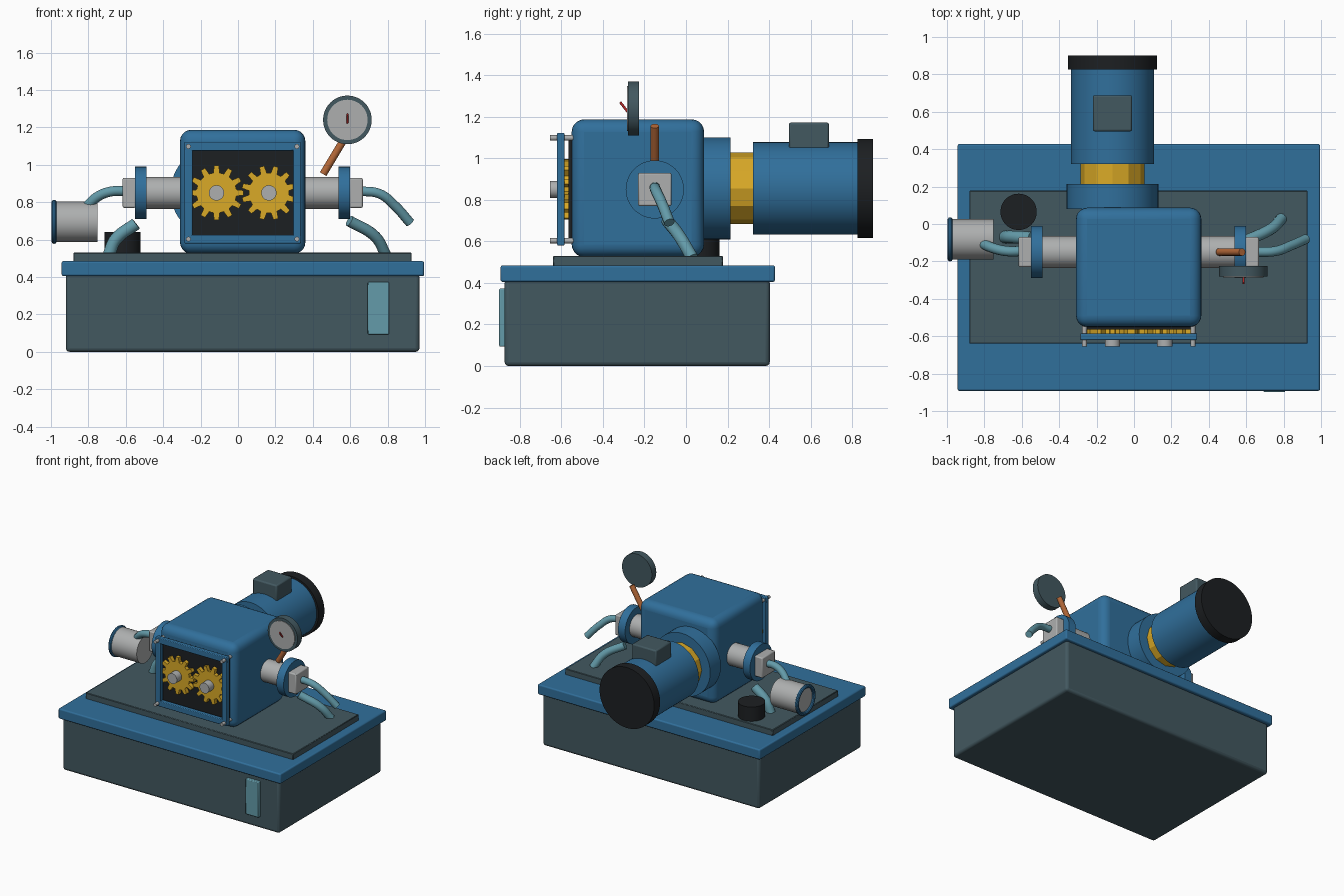
import bpy, bmesh
from math import radians, pi, cos, sin
from mathutils import Vector

if "Cube" in bpy.data.objects:
    bpy.data.objects.remove(bpy.data.objects["Cube"])


def material(name, rgb):
    m = bpy.data.materials.new(name)
    m.diffuse_color = (*rgb, 1)
    m.use_nodes = True
    m.node_tree.nodes["Principled BSDF"].inputs["Base Color"].default_value = m.diffuse_color
    return m


BLUE = material("blue_paint", (0.03, 0.16, 0.33))
SLATE = material("slate", (0.055, 0.098, 0.117))
BLACK = material("black_plastic", (0.012, 0.014, 0.016))
GOLD = material("gold", (0.70, 0.40, 0.02))
TEAL = material("teal_hose", (0.127, 0.33, 0.40))
COPPER = material("copper", (0.46, 0.14, 0.04))
RED = material("red", (0.5, 0.02, 0.02))
STEEL = material("steel", (0.42, 0.43, 0.43))


def finish(o, name, mat, bevel=0, segments=3):
    o.name = name
    o.data.materials.append(mat)
    if bevel:
        b = o.modifiers.new("bevel", "BEVEL")
        b.width, b.segments = bevel, segments
        b.limit_method, b.angle_limit = "ANGLE", radians(40)
    bpy.ops.object.select_all(action="DESELECT")
    o.select_set(True)
    bpy.context.view_layer.objects.active = o
    bpy.ops.object.shade_smooth_by_angle(angle=radians(29))
    return o


def box(name, x, y, z, mat, bevel=0, segments=3):
    """Box from (min, max) ranges."""
    bpy.ops.mesh.primitive_cube_add(size=1)
    o = bpy.context.object
    for v in o.data.vertices:
        v.co = [r[0] + (c + 0.5) * (r[1] - r[0]) for c, r in zip(v.co, (x, y, z))]
    return finish(o, name, mat, bevel, segments)


def rod(name, a, b, r, mat, sides=48, bevel=0):
    """Cylinder between two points."""
    a, b = Vector(a), Vector(b)
    bpy.ops.mesh.primitive_cylinder_add(vertices=sides, radius=r, depth=(b - a).length,
                                        location=(a + b) / 2)
    o = bpy.context.object
    o.rotation_euler = (b - a).to_track_quat("Z", "Y").to_euler()
    return finish(o, name, mat, bevel, 2)


def hose(name, points, r):
    """Round tube through a few points."""
    cu = bpy.data.curves.new(name, "CURVE")
    cu.dimensions = "3D"
    cu.bevel_depth, cu.bevel_resolution, cu.resolution_u = r, 5, 8
    cu.use_fill_caps = True
    s = cu.splines.new("BEZIER")
    s.bezier_points.add(len(points) - 1)
    for p, co in zip(s.bezier_points, points):
        p.co = co
        p.handle_left_type = p.handle_right_type = "AUTO"
    o = bpy.data.objects.new(name, cu)
    bpy.context.collection.objects.link(o)
    bpy.ops.object.select_all(action="DESELECT")
    o.select_set(True)
    bpy.context.view_layer.objects.active = o
    bpy.ops.object.convert(target="MESH")
    o = bpy.context.object
    o.data.materials.clear()
    return finish(o, name, TEAL)


def gear(name, x, z, phase, teeth=12, root=0.108, tip=0.146):
    """Tapered-tooth spur gear with its axis along y."""
    bm = bmesh.new()
    ring = []
    for i in range(teeth):
        for f, r in ((-0.30, root), (-0.17, tip), (0.17, tip), (0.30, root)):
            a = 2 * pi * (i + f) / teeth + phase
            ring.append(bm.verts.new((x + r * cos(a), -0.595, z + r * sin(a))))
    face = bm.faces.new(ring)
    out = bmesh.ops.extrude_face_region(bm, geom=[face])
    bmesh.ops.translate(bm, vec=(0, 0.037, 0),
                        verts=[g for g in out["geom"] if isinstance(g, bmesh.types.BMVert)])
    bmesh.ops.recalc_face_normals(bm, faces=bm.faces)
    me = bpy.data.meshes.new(name)
    bm.to_mesh(me)
    o = bpy.data.objects.new(name, me)
    bpy.context.collection.objects.link(o)
    return finish(o, name, GOLD)


CX, CZ, PY = 0.025, 0.85, -0.15  # pump centre x, shaft height, port y
MX = -0.115                      # drive shaft x

# Tank, lid, mounting plate and sight glass
box("tank", (-0.92, 0.97), (-0.873, 0.403), (0, 0.42), SLATE, 0.02)
box("tank_lid", (-0.943, 0.995), (-0.892, 0.428), (0.405, 0.485), BLUE, 0.01)
box("mounting_plate", (-0.88, 0.928), (-0.64, 0.178), (0.48, 0.53), SLATE, 0.004, 1)
box("sight_glass", (0.693, 0.808), (-0.899, -0.865), (0.093, 0.373), TEAL, 0.006, 2)

# Pump housing and dark gear chamber plate
box("pump_housing", (-0.31, 0.36), (-0.55, 0.087), (0.525, 1.187), BLUE, 0.06, 5)
box("chamber_plate", (-0.265, 0.315), (-0.565, -0.535), (0.60, 1.10), BLACK)

# Window frame: two rails, two posts, corner bolts
FY = (-0.62, -0.585)
for n, z in (("bottom", (0.58, 0.625)), ("top", (1.075, 1.122))):
    box(f"window_rail_{n}", (-0.287, 0.337), FY, z, BLUE, 0.005, 2)
for n, x in (("left", (-0.287, -0.243)), ("right", (0.293, 0.337))):
    box(f"window_post_{n}", x, FY, (0.60, 1.10), BLUE, 0.005, 2)
for x in (-0.265, 0.315):
    for z in (0.603, 1.098):
        rod("corner_bolt", (x, -0.655, z), (x, -0.50, z), 0.013, STEEL, 16)

# Meshing gears and shaft ends
for n, x, phase in (("drive", MX, 0), ("idler", 0.165, pi / 12)):
    gear(f"{n}_gear", x, CZ, phase)
    rod(f"{n}_shaft", (x, -0.655, CZ), (x, -0.55, CZ), 0.041, STEEL, 32)

# Inlet and outlet ports, mirrored about the pump
for n, s in (("inlet", -1), ("outlet", 1)):
    def at(d):
        return (CX + s * d, PY, CZ)
    rod(f"{n}_port", at(0.30), at(0.54), 0.085, STEEL)
    rod(f"{n}_flange", at(0.513), at(0.575), 0.14, BLUE)
    box(f"{n}_block", sorted((CX + s * 0.57, CX + s * 0.642)),
        (PY - 0.08, PY + 0.08), (CZ - 0.08, CZ + 0.08), STEEL, 0.008, 2)

# Motor, coupling and end cap along y
for n, y0, y1, r, mat, sides in (
        ("motor_flange", 0.08, 0.213, 0.245, BLUE, 64),
        ("coupling_guard", 0.20, 0.33, 0.172, GOLD, 12),
        ("motor_body", 0.322, 0.83, 0.222, BLUE, 64),
        ("motor_end_cap", 0.826, 0.90, 0.238, BLACK, 64)):
    rod(n, (MX, y0, CZ + 0.005), (MX, y1, CZ + 0.005), r, mat, sides)
box("terminal_box", (-0.22, -0.01), (0.495, 0.688), (1.03, 1.172), SLATE, 0.01, 2)

# Suction filter with rim, and filler cap
FZ, FYC = 0.695, -0.082
rod("suction_filter", (-0.978, FYC, FZ), (-0.75, FYC, FZ), 0.108, STEEL)
bpy.ops.mesh.primitive_torus_add(location=(-0.983, FYC, FZ), rotation=(0, pi / 2, 0),
                                 major_radius=0.104, minor_radius=0.014,
                                 major_segments=48, minor_segments=10)
finish(bpy.context.object, "filter_rim", BLUE)
rod("filler_cap", (-0.617, 0.065, 0.50), (-0.617, 0.065, 0.642), 0.097, BLACK)

# Pressure gauge on a slanted stem
GX, GZ = 0.585, 1.24
rod("gauge_stem", (0.455, PY, 0.95), (0.578, PY, 1.155), 0.02, COPPER, 24)
rod("gauge_case", (GX, -0.225, GZ), (GX, -0.28, GZ), 0.13, SLATE)
rod("gauge_face", (GX, -0.27, GZ), (GX, -0.285, GZ), 0.108, STEEL)
rod("gauge_needle", (GX, -0.278, 1.22), (GX, -0.317, 1.27), 0.006, RED, 12)

# Hoses
hose("inlet_hose", [(-0.60, -0.145, 0.86), (-0.68, -0.145, 0.857), (-0.75, -0.13, 0.83),
                    (-0.81, -0.105, 0.775)], 0.027)
hose("tank_suction_hose", [(-0.69, -0.07, 0.52), (-0.655, -0.07, 0.60), (-0.545, -0.075, 0.685)],
     0.034)
hose("outlet_hose", [(0.65, -0.15, 0.86), (0.757, -0.145, 0.845), (0.84, -0.115, 0.78),
                     (0.92, -0.08, 0.69)], 0.026)
hose("tank_return_hose", [(0.595, -0.09, 0.70), (0.735, -0.025, 0.615), (0.79, 0.03, 0.52)], 0.03)
